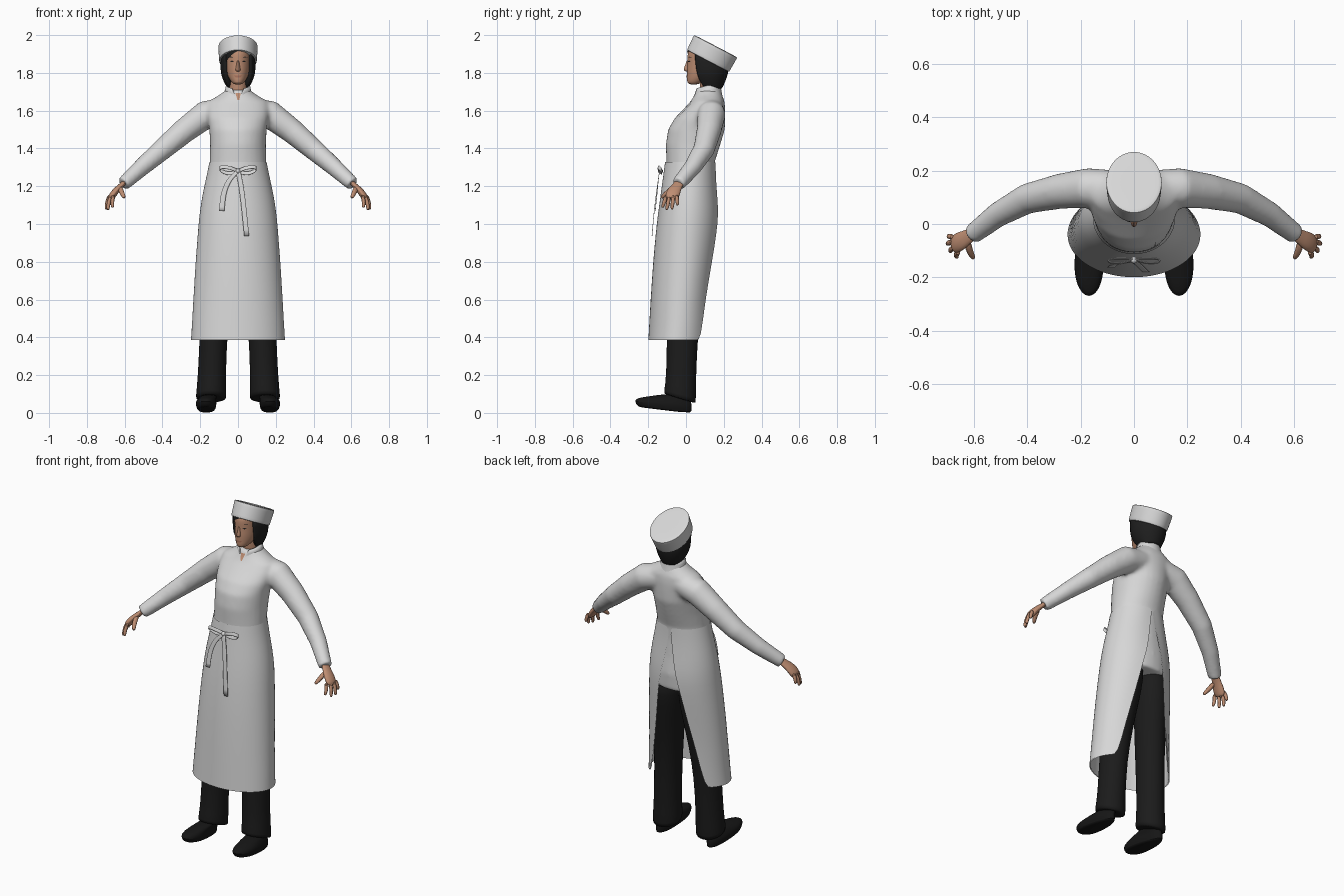
import bpy, bmesh
from math import sin, cos, pi, asin, radians
from mathutils import Vector, Matrix

old = bpy.data.objects.get("Cube")
if old:
    bpy.data.objects.remove(old)


def material(name, r, g, b):
    m = bpy.data.materials.new(name)
    m.use_nodes = True
    m.diffuse_color = (r, g, b, 1)
    m.node_tree.nodes["Principled BSDF"].inputs["Base Color"].default_value = (r, g, b, 1)
    return m


WHITE = material("white cloth", .68, .68, .68)
BLACK = material("black cloth", .011, .011, .011)
SHOE = material("shoe black", .008, .008, .008)
HAIR = material("dark hair", .013, .013, .013)
SKIN = material("skin", .52, .27, .17)
LIPS = material("lips", .4, .17, .11)
made = []


def finish(name, bm, mat):
    bmesh.ops.recalc_face_normals(bm, faces=bm.faces)
    me = bpy.data.meshes.new(name)
    bm.to_mesh(me)
    bm.free()
    me.materials.append(mat)
    ob = bpy.data.objects.new(name, me)
    bpy.context.collection.objects.link(ob)
    made.append(ob)
    return ob


def mod(ob, kind, **settings):
    m = ob.modifiers.new(kind.title(), kind)
    for key, value in settings.items():
        setattr(m, key, value)
    return ob


def skin(bm, rings, closed=True):
    """Bridge consecutive rings of points with quads, capping closed ones."""
    rows = [[bm.verts.new(p) for p in ring] for ring in rings]
    n = len(rows[0])
    for a, b in zip(rows, rows[1:]):
        for i in range(n if closed else n - 1):
            j = (i + 1) % n
            bm.faces.new((a[i], a[j], b[j], b[i]))
    if closed:
        bm.faces.new(rows[0])
        bm.faces.new(rows[-1])


def ovals(rows, opening=None, n=28, cx=None):
    """Rows of (z, half width, front y, widest y, back y, opening half width)."""
    rings = []
    for k, row in enumerate(rows):
        z, hw, yf, cy, yb = row[:5]
        start, end = 0, 2 * pi * (n - 1) / n
        if opening:
            g = asin(min(1, row[5] / hw))
            start, end = (g, 2 * pi - g) if opening == "front" else (g - pi, pi - g)
        ring = []
        for i in range(n):
            t = start + (end - start) * i / (n - 1)
            depth = cy - yf if cos(t) > 0 else yb - cy
            ring.append(((cx[k] if cx else 0) + hw * sin(t), cy - depth * cos(t), z))
        rings.append(ring)
    return rings


def loft(name, rows, mat, opening=None, cx=None, smooth=1):
    bm = bmesh.new()
    skin(bm, ovals(rows, opening, cx=cx), closed=not opening)
    return mod(finish(name, bm, mat), "SUBSURF", levels=smooth, render_levels=smooth)


def tube(bm, path, flat=1, side=1, n=14):
    """Path of (x, y, z, radius); flat squeezes the section, side mirrors x."""
    pts = [Vector((p[0] * side, p[1], p[2])) for p in path]
    rings = []
    for i, p in enumerate(pts):
        d = (pts[min(i + 1, len(pts) - 1)] - pts[max(i - 1, 0)]).normalized()
        v = Vector((0, 1, 0))
        v = (v - d * v.dot(d)).normalized()
        u = d.cross(v)
        rings.append([p + path[i][3] * (u * cos(2 * pi * k / n) * flat + v * sin(2 * pi * k / n))
                      for k in range(n)])
    skin(bm, rings)


def patch(name, corners, mat, target, offset=.003, n=10):
    """Four (x, z) corners projected onto the front of a target as a thin plate."""
    a, b, c, d = [Vector((x, -.5, z)) for x, z in corners]
    bm = bmesh.new()
    skin(bm, [[a.lerp(b, i / n).lerp(d.lerp(c, i / n), j / n) for i in range(n + 1)]
              for j in range(n + 1)], closed=False)
    mod(finish(name, bm, mat), "SHRINKWRAP", target=target, wrap_method="PROJECT", use_project_y=True,
        use_positive_direction=True, wrap_mode="ABOVE_SURFACE", offset=offset)


def ribbon(name, points, width):
    w = Vector(width) / 2
    bm = bmesh.new()
    skin(bm, [[Vector(p) - w, Vector(p) + w] for p in points], closed=False)
    mod(finish(name, bm, WHITE), "SUBSURF", levels=2, render_levels=2, boundary_smooth="PRESERVE_CORNERS")
    mod(made[-1], "SOLIDIFY", thickness=.003, offset=0)


# Jacket: torso and sleeves fused into one surface
bm = bmesh.new()
skin(bm, ovals([(.95, .19, -.09, .02, .16), (1.05, .19, -.12, .02, .166), (1.15, .178, -.115, .02, .155),
                (1.25, .155, -.105, .02, .15), (1.33, .15, -.104, .02, .153), (1.42, .148, -.107, .03, .182),
                (1.5, .152, -.095, .04, .206), (1.56, .162, -.06, .06, .208), (1.61, .168, -.012, .09, .208),
                (1.65, .158, .025, .11, .204), (1.682, .1, .045, .12, .192), (1.71, .064, .056, .12, .18)]))
for s in (1, -1):
    tube(bm, [(.06, .135, 1.605, .066), (.17, .135, 1.58, .075), (.28, .122, 1.497, .066),
              (.4, .095, 1.395, .057), (.51, .035, 1.3, .047), (.607, -.04, 1.212, .038)], side=s, n=20)
jacket = finish("jacket", bm, WHITE)
mod(jacket, "REMESH", mode="VOXEL", voxel_size=.011, use_smooth_shade=True)
mod(jacket, "SMOOTH", factor=.5, iterations=7)

# Jacket front overlap and collar
patch("front_overlap", [(.083, 1.645), (.088, 1.645), (.075, 1.35), (.07, 1.35)], WHITE, jacket, .002, 24)
patch("top_overlap", [(.045, 1.65), (.088, 1.645), (.088, 1.64), (.045, 1.645)], WHITE, jacket, .002)
patch("throat", [(-.014, 1.692), (.014, 1.692), (.007, 1.655), (-.003, 1.655)], SKIN, jacket)
collar = loft("collar", [(1.665, .088, .025, .12, .197, .005), (1.69, .074, .042, .12, .19, .014),
                         (1.735, .064, .045, .12, .184, .03)], WHITE, "front")
mod(collar, "SOLIDIFY", thickness=.006)
for v in collar.data.vertices:
    v.co.z -= max(0, .12 - v.co.y) * .25

# Wrap apron, open down the back
apron = loft("apron", [(1.328, .153, -.112, .02, .157, .001), (1.25, .168, -.122, .02, .158, .015),
                       (1.15, .191, -.136, .015, .167, .03), (1.05, .206, -.15, .01, .177, .05),
                       (.95, .214, -.161, 0, .172, .075), (.8, .226, -.175, -.01, .155, .1),
                       (.6, .238, -.188, -.025, .132, .14), (.385, .25, -.2, -.04, .13, .18)],
             WHITE, "back")
mod(apron, "SOLIDIFY", thickness=.005, use_rim=False)

# Tied bow with two hanging ends
for s, name in ((1, "left"), (-1, "right")):
    ribbon("bow_loop_" + name, [(0, -.132, 1.28), (s * .05, -.15, 1.302), (s * .098, -.145, 1.303),
                                (s * .1, -.13, 1.285), (s * .05, -.128, 1.262), (0, -.13, 1.278)], (0, .006, .018))
ribbon("bow_end_right", [(0, -.14, 1.28), (-.05, -.147, 1.235), (-.08, -.153, 1.16), (-.086, -.163, 1.068)],
       (.028, 0, 0))
ribbon("bow_end_left", [(0, -.14, 1.28), (.018, -.152, 1.2), (.032, -.168, 1.08), (.046, -.18, .937)],
       (.026, 0, 0))
bm = bmesh.new()
bmesh.ops.create_uvsphere(bm, u_segments=12, v_segments=8, radius=.013,
                          matrix=Matrix.Translation((0, -.135, 1.28)))
finish("bow_knot", bm, WHITE)

# Trousers and shoes
legs = loft("trouser_leg", [(1, .09, -.05, .03, .14), (.9, .09, -.06, .03, .142), (.75, .086, -.075, .015, .115),
                            (.6, .08, -.09, -.005, .085), (.4, .073, -.104, -.02, .062),
                            (.2, .074, -.103, -.025, .054), (.07, .081, -.118, -.028, .052),
                            (.065, .081, -.118, -.028, .052)],
            BLACK, cx=[.085, .086, .1, .115, .131, .138, .143, .143])
shoes = loft("shoe", [(0, .044, -.245, -.16, .022), (.004, .05, -.255, -.16, .03), (.03, .056, -.276, -.16, .032),
                      (.048, .052, -.26, -.15, .03), (.066, .046, -.19, -.1, .025), (.09, .04, -.1, -.05, .015)],
             SHOE, cx=[.168, .168, .169, .168, .16, .15])
for v in legs.data.vertices:
    if v.co.z < .1:
        v.co.z -= .3 * v.co.y
for v in shoes.data.vertices:
    v.co.z += max(0, -v.co.y) * .12

# Hands
bm = bmesh.new()
tube(bm, [(.585, -.022, 1.235, .027), (.622, -.048, 1.2, .027), (.645, -.062, 1.178, .037),
          (.67, -.075, 1.145, .038), (.676, -.08, 1.13, .03)], flat=.5)
for ky, kx, tip in ((-.104, .657, (.664, -.124, 1.086)), (-.087, .67, (.688, -.102, 1.074)),
                    (-.067, .677, (.698, -.074, 1.077)), (-.049, .676, (.694, -.045, 1.098))):
    x, y, z = tip
    tube(bm, [(kx, ky, 1.155, .012), ((kx + x) / 2 + .007, (ky + y) / 2, (1.15 + z) / 2, .0115),
              (x, y, z + .006, .009), (x, y, z, .005)], n=8)
tube(bm, [(.625, -.06, 1.195, .016), (.618, -.097, 1.17, .014), (.605, -.122, 1.146, .012),
          (.6, -.13, 1.138, .006)], n=8)
hands = finish("hand", bm, SKIN)
mod(hands, "SUBSURF", levels=1, render_levels=1)

# Neck and head
bm = bmesh.new()
tube(bm, [(0, .13, 1.65, .052), (0, .122, 1.72, .047), (0, .115, 1.8, .047)], n=20)
finish("neck", bm, SKIN)
head = loft("head", [(1.738, .02, .02, .04, .06), (1.75, .034, .004, .05, .09), (1.78, .054, .006, .08, .15),
                     (1.815, .064, .004, .1, .18), (1.86, .069, .009, .11, .2), (1.9, .07, .006, .11, .19),
                     (1.94, .066, .02, .09, .15)], SKIN, smooth=2)
bm = bmesh.new()
skin(bm, ovals([(1.872, .006, .004, .015, .03), (1.84, .009, -.005, .015, .03), (1.818, .015, -.016, .012, .03),
                (1.806, .012, -.006, .012, .03)], n=12))
mod(finish("nose", bm, SKIN), "SUBSURF", levels=1, render_levels=1)
patch("lips", [(-.019, 1.785), (.019, 1.785), (.012, 1.776), (-.012, 1.776)], LIPS, head)
for s, name in ((1, "left"), (-1, "right")):
    patch("eye_" + name, [(s * .018, 1.86), (s * .03, 1.865), (s * .04, 1.86), (s * .03, 1.856)], HAIR, head)
    patch("eyebrow_" + name, [(s * .016, 1.88), (s * .035, 1.886), (s * .05, 1.88), (s * .032, 1.883)], HAIR, head)

# Bobbed hair, its top sloped to follow the cap, with a side-swept fringe
hair = loft("hair", [(1.91, .09, .01, .118, .222, .066), (1.82, .095, .014, .12, .228, .073),
                     (1.775, .086, .025, .125, .217, .068), (1.735, .066, .045, .13, .2, .056),
                     (1.718, .055, .055, .14, .19, .05)], HAIR, "front")
mod(hair, "SOLIDIFY", thickness=.025, offset=-1)
for v in hair.data.vertices:
    if v.co.z > 1.9:
        v.co.z -= (v.co.y - .06) * .45
patch("fringe_right", [(-.056, 1.92), (.015, 1.92), (-.028, 1.9), (-.058, 1.86)], HAIR, head, .006)

# Round cap, tipped back
cap = loft("cap", [(-.003, .094, -.12, 0, .12), (0, .1, -.126, 0, .126), (.004, .101, -.127, 0, .127),
                   (.08, .105, -.13, 0, .13), (.085, .105, -.13, 0, .13), (.088, .1, -.125, 0, .125),
                   (.088, .05, -.06, 0, .06)], WHITE)
cap.data.transform(Matrix.Translation((0, .117, 1.864)) @ Matrix.Rotation(radians(-27.5), 4, "X"))

# Mirror the paired parts and smooth the shading
for ob in (legs, shoes, hands):
    mod(ob, "MIRROR")
bpy.ops.object.select_all(action="DESELECT")
for ob in made:
    ob.select_set(True)
bpy.context.view_layer.objects.active = made[0]
bpy.ops.object.shade_smooth_by_angle(angle=radians(40))
